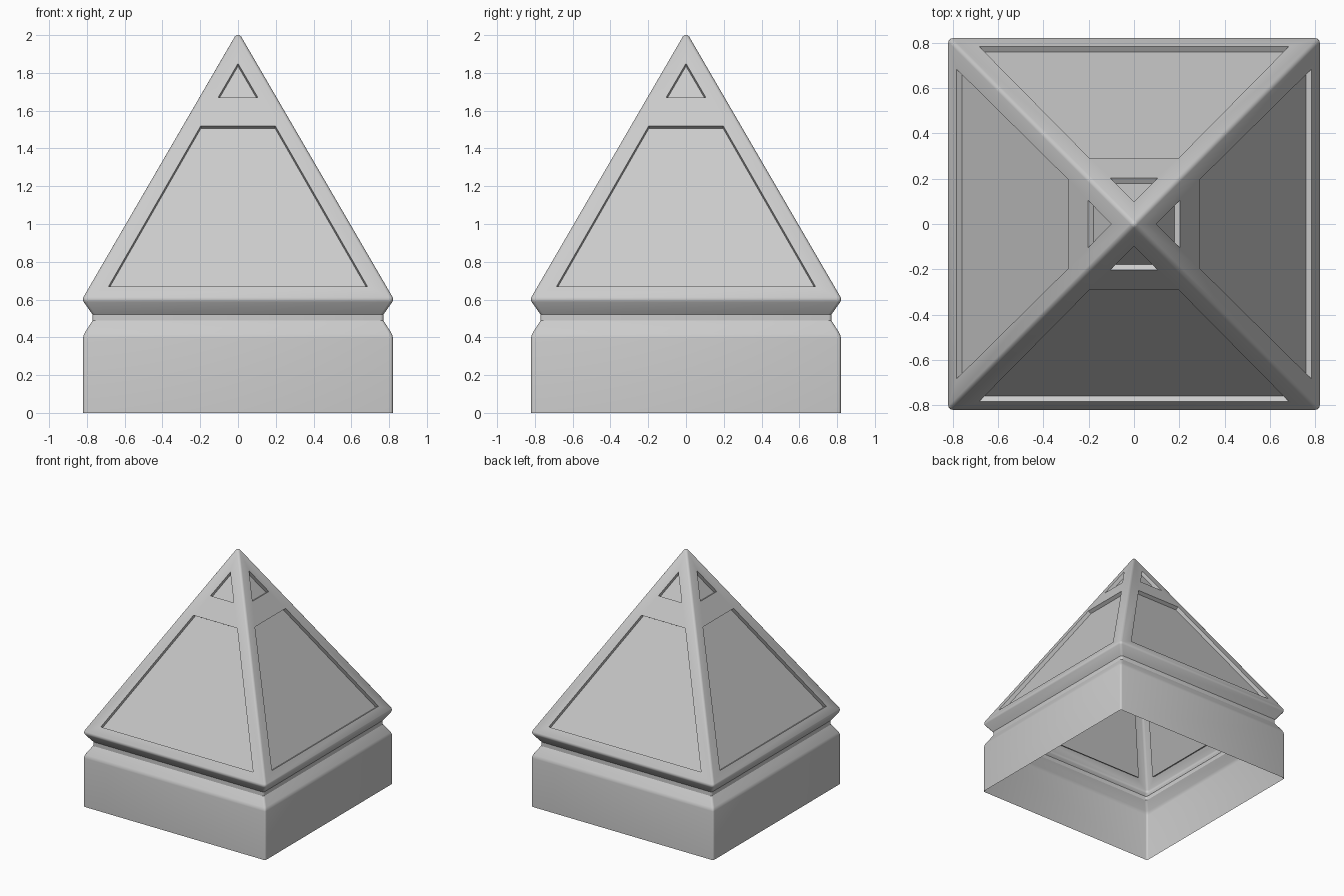
import bpy, bmesh, math
from mathutils import Vector

cube = bpy.data.objects.get("Cube")
if cube:
    bpy.data.objects.remove(cube)

# Material
stone = bpy.data.materials.new("light_grey")
stone.use_nodes = True
grey = (0.6, 0.6, 0.6, 1)
stone.diffuse_color = grey
stone.node_tree.nodes["Principled BSDF"].inputs["Base Color"].default_value = grey

TOP = 2.022
DEPTH = 0.03
bm = bmesh.new()


def square(half, z):
    return [bm.verts.new((sx * half, sy * half, z))
            for sx, sy in ((-1, -1), (1, -1), (1, 1), (-1, 1))]


# Square plinth, narrow neck and flared rim, open underneath
profile = [(0.82, 0), (0.82, 0.41), (0.77, 0.49), (0.77, 0.52), (0.826, 0.6)]
rings = [square(h, z) for h, z in profile]
for low, high in zip(rings, rings[1:]):
    for i in range(4):
        j = (i + 1) % 4
        bm.faces.new((low[i], low[j], high[j], high[i]))

# Pyramid roof
apex = bm.verts.new((0, 0, TOP))
rim = rings[-1]
for i in range(4):
    bm.faces.new((rim[i], rim[(i + 1) % 4], apex))

# Rounded corners, ridges, rim and plinth edge
soft = []
for e in bm.edges:
    a, b = e.verts
    level = abs(a.co.z - b.co.z) < 1e-4
    if not e.is_boundary and (not level or a.co.z > 0.55 or a.co.z < 0.45):
        soft.append(e)
bmesh.ops.bevel(bm, geom=soft, offset=0.015, offset_type='OFFSET', segments=3,
                profile=0.5, affect='EDGES', clamp_overlap=True)

# Bring the rounded tip to the full height
tip = max(v.co.z for v in bm.verts)
for v in bm.verts:
    if v.co.z > 1.5:
        v.co.z += 2 - tip

# Recessed panels: half width and height of each corner on a roof side
panels = [
    [(-0.685, 0.67), (0.685, 0.67), (0.197, 1.52), (-0.197, 1.52)],
    [(-0.105, 1.67), (0.105, 1.67), (0, 1.85)],
]
sides = sorted((f for f in bm.faces if f.normal.z > 0.3),
               key=lambda f: -f.calc_area())[:4]
for side in sides:
    n = side.normal.copy()
    centre = side.calc_center_median()
    out = Vector((n.x, n.y, 0)).normalized()
    across = Vector((-out.y, out.x, 0))
    frame = list(side.edges)
    bmesh.ops.delete(bm, geom=[side], context='FACES_ONLY')
    for corners in panels:
        outer = []
        for w, z in corners:
            reach = (n.dot(centre) - n.z * z) / n.dot(out)
            outer.append(bm.verts.new(across * w + out * reach + Vector((0, 0, z))))
        inner = [bm.verts.new(v.co - n * DEPTH) for v in outer]
        count = len(outer)
        for i in range(count):
            j = (i + 1) % count
            bm.faces.new((outer[i], outer[j], inner[j], inner[i]))
            frame.append(bm.edges.get((outer[i], outer[j])))
        bm.faces.new(inner)
    bmesh.ops.triangle_fill(bm, edges=frame, use_beauty=True, normal=n)

bmesh.ops.recalc_face_normals(bm, faces=bm.faces[:])
mesh = bpy.data.meshes.new("pyramid_cap")
bm.to_mesh(mesh)
bm.free()
mesh.materials.append(stone)
cap = bpy.data.objects.new("pyramid_cap", mesh)
bpy.context.collection.objects.link(cap)

# Smooth rounded edges, crisp panel borders
bpy.ops.object.select_all(action='DESELECT')
cap.select_set(True)
bpy.context.view_layer.objects.active = cap
bpy.ops.object.shade_smooth_by_angle(angle=math.radians(32))
